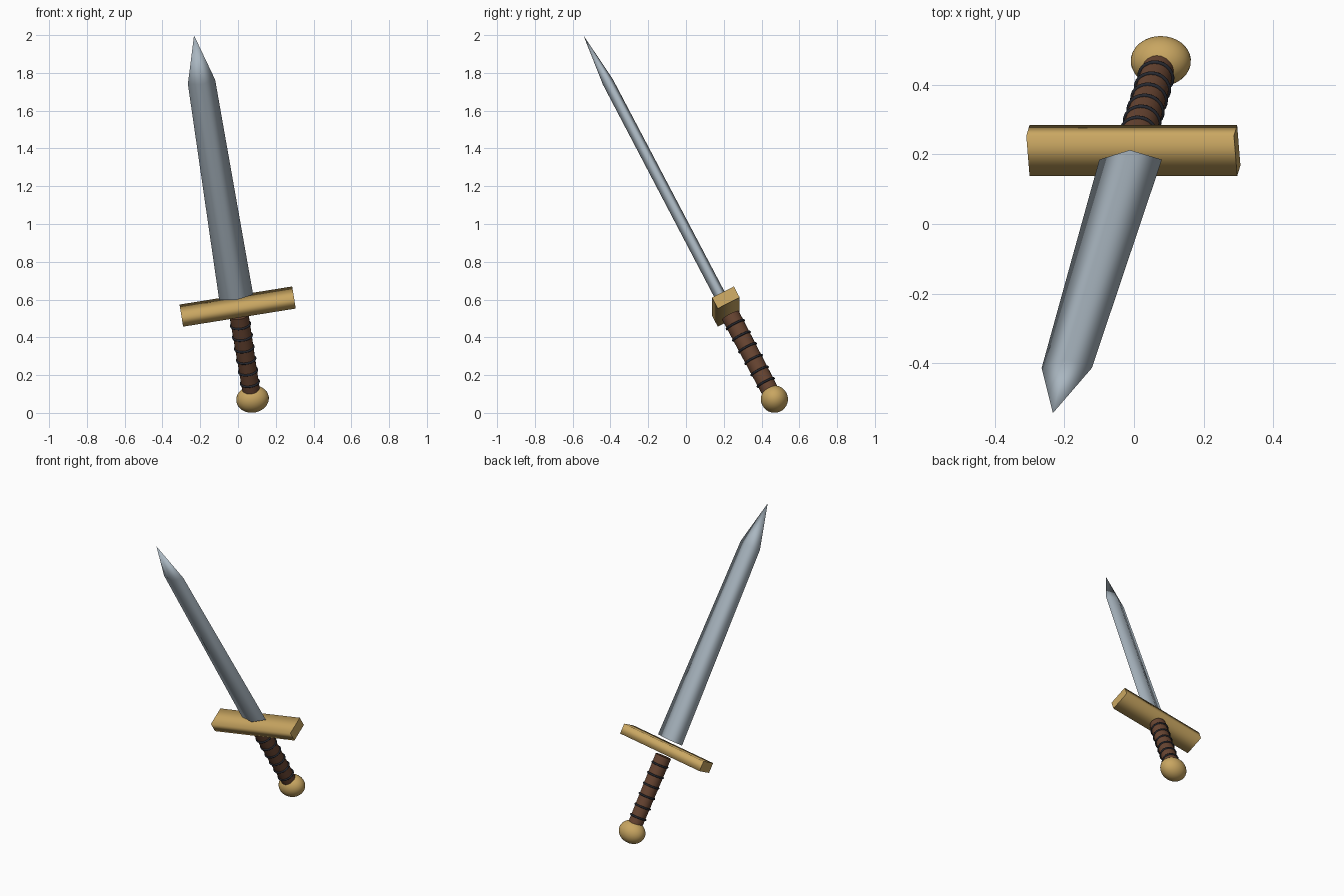
import bpy, bmesh, math
from mathutils import Matrix, Vector, Euler

if "Cube" in bpy.data.objects:
    bpy.data.objects.remove(bpy.data.objects["Cube"])

# The sword is modelled upright along local z, then leaned as a whole
LEAN = (Matrix.Translation((0.077, 0.468, 0.073))
        @ Euler((math.radians(27.4), math.radians(-9.14), 0)).to_matrix().to_4x4())


def material(name, rgb):
    m = bpy.data.materials.new(name)
    m.diffuse_color = (*rgb, 1)
    m.use_nodes = True
    m.node_tree.nodes["Principled BSDF"].inputs["Base Color"].default_value = m.diffuse_color
    return m


STEEL = material("steel", (0.40, 0.47, 0.53))
BRASS = material("brass", (0.58, 0.38, 0.12))
LEATHER = material("brown_leather", (0.14, 0.06, 0.032))
CORD = material("dark_cord", (0.02, 0.022, 0.03))


def finish(bm, name, mat):
    bmesh.ops.recalc_face_normals(bm, faces=bm.faces[:])
    for f in bm.faces:
        f.smooth = True
    me = bpy.data.meshes.new(name)
    bm.to_mesh(me)
    bm.free()
    me.materials.append(mat)
    ob = bpy.data.objects.new(name, me)
    ob.matrix_world = LEAN
    bpy.context.collection.objects.link(ob)
    return ob


def loft(name, mat, sections, tip=None):
    """Skin equal-length loops of points, with sharp end caps or a point."""
    bm = bmesh.new()
    loops = [[bm.verts.new(p) for p in s] for s in sections]
    n = len(loops[0])
    for a, b in zip(loops, loops[1:]):
        for i in range(n):
            bm.faces.new((a[i], a[(i + 1) % n], b[(i + 1) % n], b[i]))
    caps = [bm.faces.new(loops[0])]
    if tip is None:
        caps.append(bm.faces.new(loops[-1]))
    else:
        end = bm.verts.new(tip)
        for i in range(n):
            bm.faces.new((loops[-1][i], loops[-1][(i + 1) % n], end))
    for f in caps:
        for e in f.edges:
            e.smooth = False
    return finish(bm, name, mat)


def ellipse(z, rx, ry, n):
    return [(rx * math.cos(i * math.tau / n), ry * math.sin(i * math.tau / n), z)
            for i in range(n)]


# Blade: diamond section, tapering to a shoulder and then a point
loft("blade", STEEL,
     [ellipse(0.615, 0.091, 0.031, 4), ellipse(1.916, 0.073, 0.03, 4)],
     tip=(0, 0, 2.197))

# Crossguard: softly shaded rectangular bar
GY, GZ, GMID = 0.065, 0.033, 0.559
loft("crossguard", BRASS,
     [[(x, y * GY, GMID + z * GZ) for y, z in ((-1, -1), (1, -1), (1, 1), (-1, 1))]
      for x in (-0.302, 0.302)])

# Grip: slightly wider towards the guard
loft("grip", LEATHER, [ellipse(0.03, 0.046, 0.046, 20), ellipse(0.507, 0.051, 0.05, 20)])

# Cord bindings around the grip
for k in range(6):
    z = 0.10 + 0.07 * k
    major = 0.047 + 0.004 * z / 0.5
    bm = bmesh.new()
    rings = [[bm.verts.new(((major + 0.006 * math.cos(v)) * math.cos(u),
                            (major + 0.006 * math.cos(v)) * math.sin(u),
                            z + 0.006 * math.sin(v)))
              for v in (j * math.tau / 8 for j in range(8))]
             for u in (i * math.tau / 24 for i in range(24))]
    for i in range(24):
        a, b = rings[i], rings[(i + 1) % 24]
        for j in range(8):
            bm.faces.new((a[j], b[j], b[(j + 1) % 8], a[(j + 1) % 8]))
    finish(bm, f"grip_cord_{k + 1}", CORD)

# Pommel: ball widened sideways
bm = bmesh.new()
bmesh.ops.create_uvsphere(bm, u_segments=32, v_segments=16, radius=1)
bmesh.ops.scale(bm, vec=Vector((0.087, 0.072, 0.072)), verts=bm.verts[:])
finish(bm, "pommel", BRASS)
